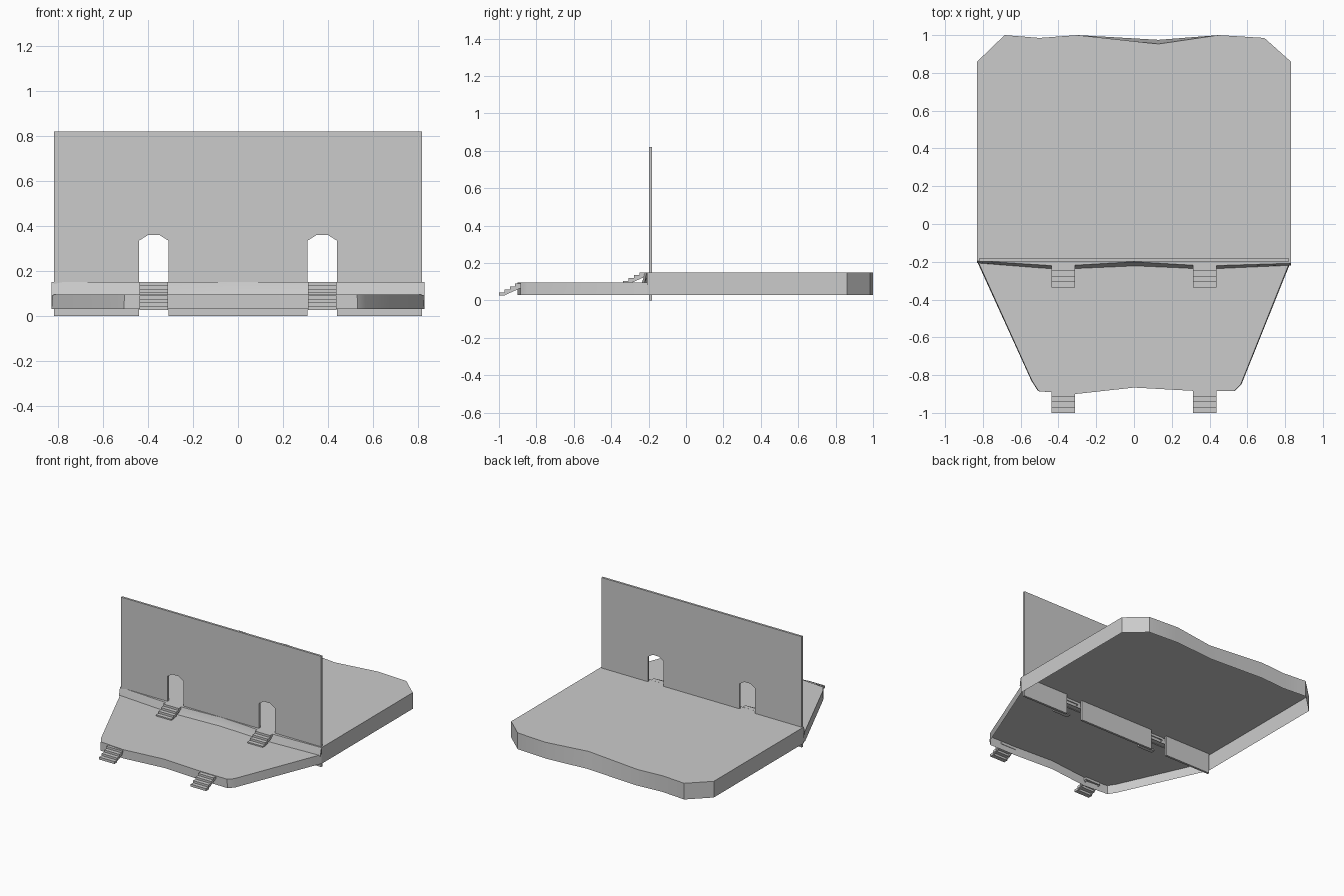
import bpy, bmesh, math

if "Cube" in bpy.data.objects:
    bpy.data.objects.remove(bpy.data.objects["Cube"])


def finish(name, bm, smooth=False):
    mesh = bpy.data.meshes.new(name)
    bm.to_mesh(mesh)
    bm.free()
    ob = bpy.data.objects.new(name, mesh)
    bpy.context.collection.objects.link(ob)
    if smooth:
        bpy.ops.object.select_all(action='DESELECT')
        ob.select_set(True)
        bpy.context.view_layer.objects.active = ob
        bpy.ops.object.shade_smooth_by_angle(angle=math.radians(25))
    return ob


def skirt(bm, verts, rows):
    """Drop strips of quads from a run of rim verts; rows = (z, function of x,y)."""
    upper = verts
    for z, move in rows:
        lower = [bm.verts.new((*move(v.co.x, v.co.y), z)) for v in verts]
        for i in range(len(verts) - 1):
            bm.faces.new((upper[i], lower[i], lower[i + 1], upper[i + 1]))
        upper = lower


def extrude_profile(name, profile, axis, start, depth):
    """Solid from a 2D profile, pushed along 'x' (profile y,z) or 'y' (profile x,z)."""
    bm = bmesh.new()
    place = (lambda a, b: (start, a, b)) if axis == 'x' else (lambda a, b: (a, start, b))
    face = bm.faces.new([bm.verts.new(place(a, b)) for a, b in profile])
    ext = bmesh.ops.extrude_face_region(bm, geom=[face], use_keep_orig=True)
    move = (depth, 0, 0) if axis == 'x' else (0, depth, 0)
    bmesh.ops.translate(bm, vec=move,
                        verts=[g for g in ext['geom'] if isinstance(g, bmesh.types.BMVert)])
    bmesh.ops.recalc_face_normals(bm, faces=bm.faces)
    return finish(name, bm)


# Rear stage: open-bottomed shell with a wavy, sloped front curb
front = [(-.83, -.195), (-.44, -.22), (-.31, -.218), (0, -.2), (.31, -.218), (.44, -.22), (.83, -.208)]
back = [(.83, .86), (.69, .985), (.45, 1), (.13, .953), (-.3, 1), (-.5, .985), (-.685, 1), (-.83, .86)]
bm = bmesh.new()
f = [bm.verts.new((x, y, .15)) for x, y in front]
b = [bm.verts.new((x, y, .15)) for x, y in back]
bm.faces.new(f + b)
skirt(bm, f, [(.12, lambda x, y: (x, y - .008)),
              (.09, lambda x, y: (x, y - .024 * (1 - .6 * abs(x))))])
skirt(bm, [f[-1]] + b + [f[0]],
      [(.03, lambda x, y: (x, y + .022 if y > .9 and 0 < x < .2 else y))])
finish("rear_stage", bm, True)

# Front apron: lower open-bottomed shell tapering towards the front
rim = [(-.825, -.2), (-.54, -.83), (-.505, -.885), (-.31, -.9), (0, -.866),
       (.31, -.883), (.53, -.885), (.565, -.85), (.825, -.2)]
bm = bmesh.new()
v = [bm.verts.new((x, y, .095)) for x, y in rim]
bm.faces.new(v)
skirt(bm, v, [(.03, lambda x, y: (x * 1.006, y))])
finish("front_apron", bm, True)

# Wall with two chamfer-topped doorways
half_wall = [(.31, 0), (.31, .335), (.35, .36), (.40, .36), (.44, .335), (.44, 0), (.82, 0), (.82, .82)]
wall = half_wall + [(-x, z) for x, z in reversed(half_wall)]
extrude_profile("wall", wall, 'y', -.198, .016)


# Stairs: four treads on two sloped stringers
def stairs(name, x, y, z):
    run, rise, w = .029, .0155, .125
    for i in range(4):
        y0, z0 = y + i * run, z + i * rise
        tread = [(y0, z0), (y0 + .033, z0), (y0 + .033, z0 + .018), (y0, z0 + .018)]
        extrude_profile(f"{name}_tread_{i + 1}", tread, 'x', x - w / 2, w)
    beam = [(y + .025, z), (y + .115, z + .04), (y + .115, z + .06), (y + .01, z + .006)]
    for side, sx in (("left", x - w / 2 + .004), ("right", x + w / 2 - .012)):
        extrude_profile(f"{name}_stringer_{side}", beam, 'x', sx, .008)


for side, x in (("left", -.375), ("right", .375)):
    stairs(f"front_stairs_{side}", x, -1.0, .026)
    stairs(f"door_stairs_{side}", x, -.336, .086)
